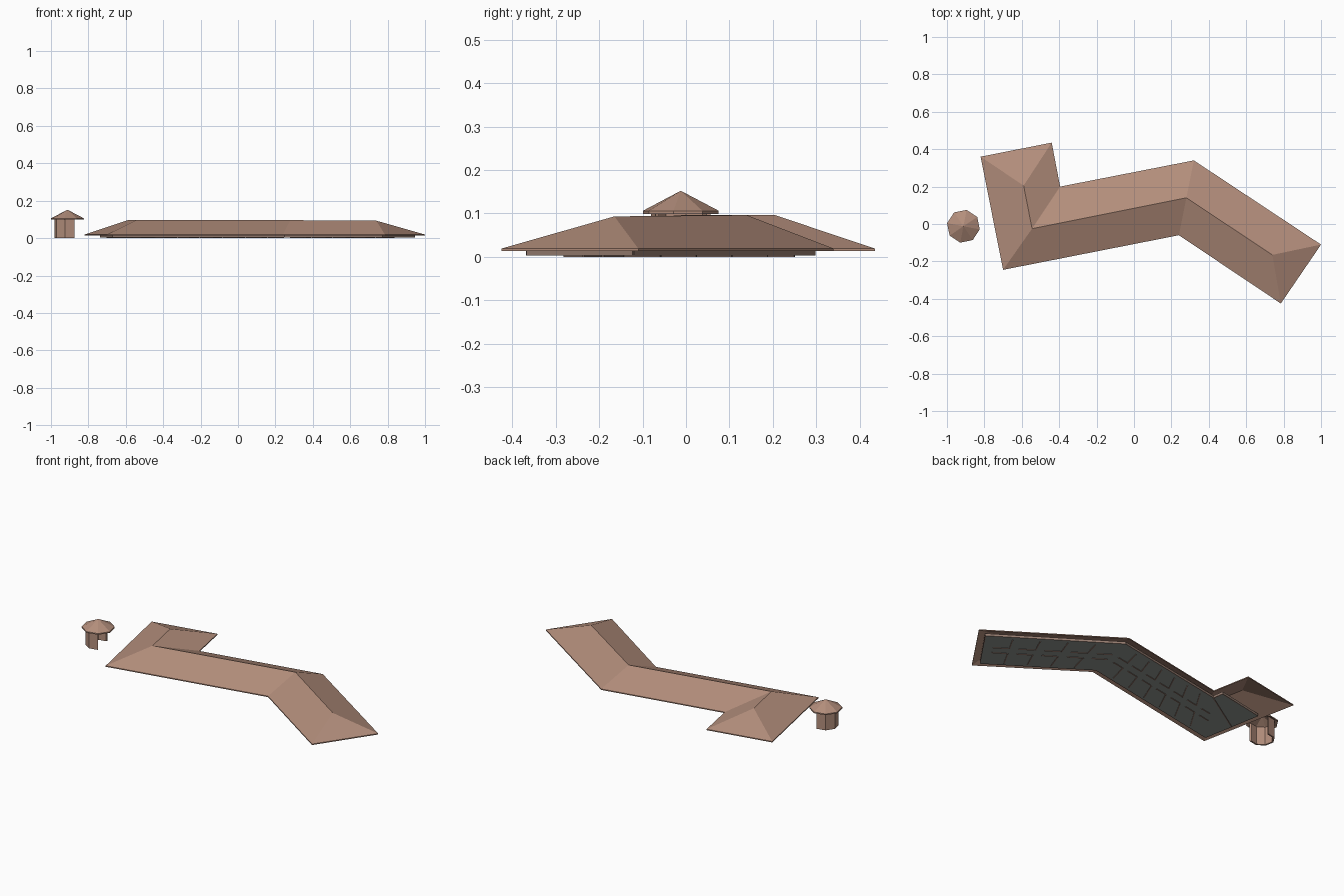
import bpy, bmesh, math
from mathutils import Vector

cube = bpy.data.objects.get("Cube")
if cube:
    bpy.data.objects.remove(cube, do_unlink=True)


def material(name, rgb):
    m = bpy.data.materials.new(name)
    m.use_nodes = True
    m.diffuse_color = (*rgb, 1)
    m.node_tree.nodes["Principled BSDF"].inputs["Base Color"].default_value = (*rgb, 1)
    return m


clay = material("clay brown", (0.45, 0.27, 0.2))
grey = material("floor grey", (0.28, 0.3, 0.28))
wall_brown = material("wall brown", (0.3, 0.2, 0.16))


def finish(name, bm, mat):
    bmesh.ops.recalc_face_normals(bm, faces=bm.faces)
    mesh = bpy.data.meshes.new(name)
    bm.to_mesh(mesh)
    bm.free()
    mesh.materials.append(mat)
    obj = bpy.data.objects.new(name, mesh)
    bpy.context.collection.objects.link(obj)
    return obj


def shell(name, points, faces, depth, mat):
    """Open sheet of faces, thickened straight down so its rim is vertical."""
    bm = bmesh.new()
    verts = [bm.verts.new(p) for p in points]
    tops = [bm.faces.new([verts[i] for i in f]) for f in faces]
    bmesh.ops.recalc_face_normals(bm, faces=tops)
    new = bmesh.ops.extrude_face_region(bm, geom=tops, use_keep_orig=True)["geom"]
    bmesh.ops.translate(bm, vec=(0, 0, -depth),
                        verts=[g for g in new if isinstance(g, bmesh.types.BMVert)])
    return finish(name, bm, mat)


# Main hipped roof: eave outline and the bent ridge line
eave = [(-0.82, 0.36), (-0.44, 0.435), (-0.395, 0.2), (0.32, 0.34),
        (1.0, -0.11), (0.785, -0.425), (0.24, -0.06), (-0.7, -0.245)]
ridge = [(-0.59, 0.205, 0.096), (-0.545, -0.025, 0.096),
         (0.28, 0.14, 0.096), (0.74, -0.165, 0.093)]
slopes = [(0, 1, 8), (1, 2, 9, 8), (2, 3, 10, 9), (3, 4, 11, 10),
          (4, 5, 11), (5, 6, 10, 11), (6, 7, 9, 10), (7, 0, 8, 9)]
shell("main_roof", [(x, y, 0.019) for x, y in eave] + ridge, slopes, 0.006, clay)

# Floor slab beneath the roof, leaving the rear wing open
plan = [Vector(p) for p in [(-0.735, 0.16), (-0.44, 0.22), (-0.43, 0.155), (0.308, 0.296),
                            (0.944, -0.121), (0.774, -0.366), (0.25, -0.02), (-0.669, -0.197)]]
shell("floor_slab", [(x, y, 0.007) for x, y in plan], [range(len(plan))], 0.004, grey)

# Low walls: thin boxes between plan points
walls = bmesh.new()


def wall(p, q, low=0.0):
    side = (q - p).normalized().orthogonal() * 0.003
    base = [walls.verts.new((*c, low)) for c in (p + side, q + side, q - side, p - side)]
    top = [walls.verts.new((*v.co.xy, 0.017)) for v in base]
    walls.faces.new(base)
    walls.faces.new(top)
    for i in range(4):
        j = (i + 1) % 4
        walls.faces.new((base[i], base[j], top[j], top[i]))


for i, p in enumerate(plan):
    wall(p, plan[(i + 1) % len(plan)], 0.003)

# Room partitions on both sides of a corridor in each leg
a, b, c, d, e, f, g, h = plan
for front0, front1, back0, back1, rooms in ((h, g, c, d, 7), (g, f, d, e, 5)):
    def at(u, v):
        return front0.lerp(front1, u).lerp(back0.lerp(back1, u), v)
    for k in range(1, rooms):
        u = k / rooms
        wall(at(u, 0.06), at(u, 0.42))
        wall(at(u, 0.6), at(u, 0.92))
    for k in range(rooms):
        u0, u1 = (k + 0.05) / rooms, (k + 0.65) / rooms
        wall(at(u0, 0.42), at(u1, 0.42))
        wall(at(u0, 0.6), at(u1, 0.6))
wall(a.lerp(h, 0.5), c)
finish("walls", walls, wall_brown)


# Garden pavilion: octagonal roof over five wall panels
def octagon(k, radius, z):
    t = math.radians(79 + 45 * k)
    return (-0.912 + radius * math.cos(t), -0.012 + radius * math.sin(t), z)


shell("pavilion_roof", [octagon(k, 0.089, 0.106) for k in range(8)] + [(-0.912, -0.012, 0.152)],
      [(k, (k + 1) % 8, 8) for k in range(8)], 0.007, clay)

bm = bmesh.new()
rings = [[bm.verts.new(octagon(k, r, z)) for r, z in
          ((0.07, 0), (0.07, 0.108), (0.06, 0.108), (0.06, 0))] for k in range(6)]
for r0, r1 in zip(rings, rings[1:]):
    for i in range(4):
        j = (i + 1) % 4
        bm.faces.new((r0[i], r0[j], r1[j], r1[i]))
bm.faces.new(rings[0])
bm.faces.new(rings[-1])
finish("pavilion_walls", bm, clay)
